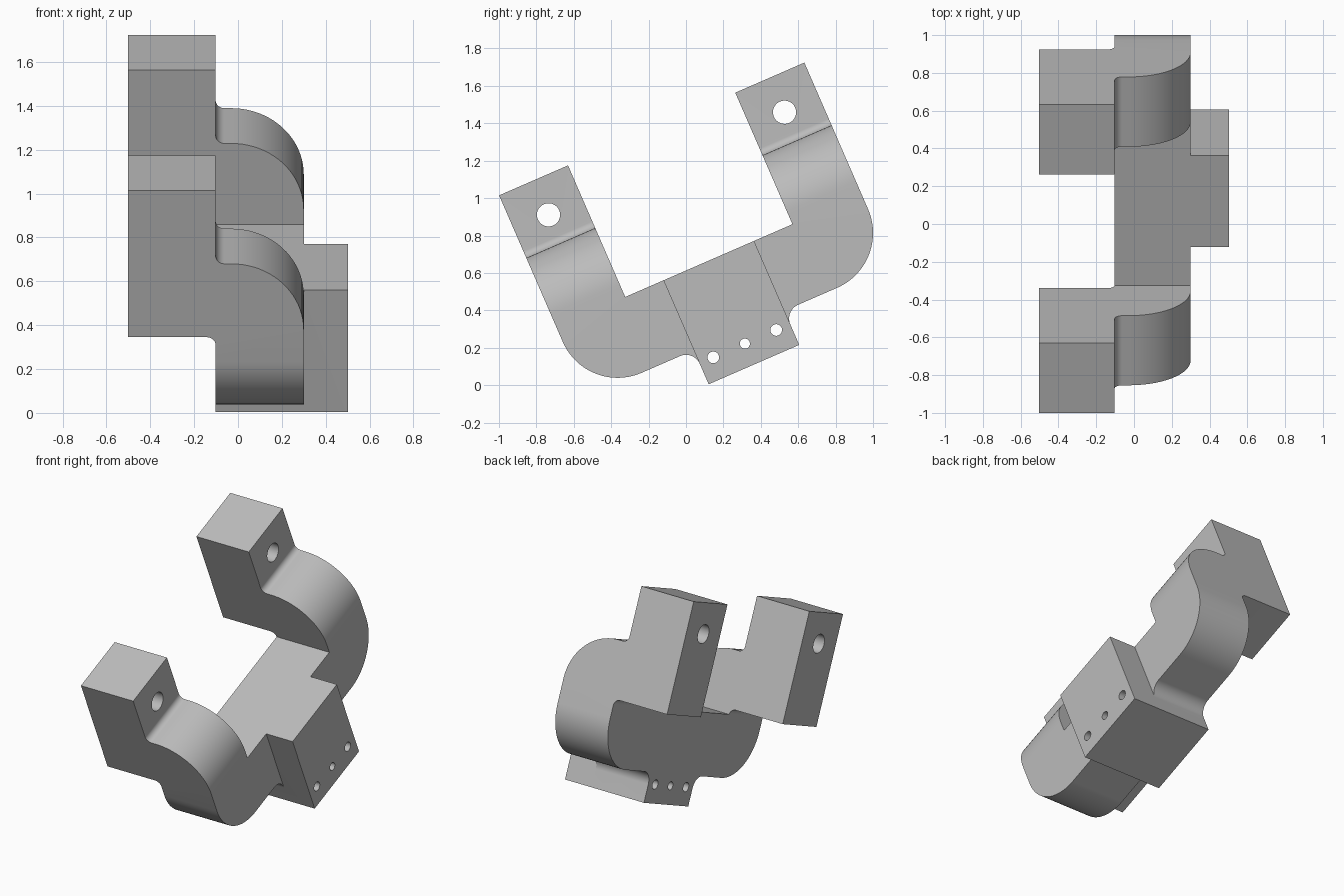
import bpy, bmesh, math
from mathutils import Vector, Matrix

if "Cube" in bpy.data.objects:
    bpy.data.objects.remove(bpy.data.objects["Cube"], do_unlink=True)

TILT = math.radians(23.5)
grey = bpy.data.materials.new("plain_grey")
grey.use_nodes = True
grey.diffuse_color = (0.5, 0.5, 0.5, 1)
grey.node_tree.nodes["Principled BSDF"].inputs["Base Color"].default_value = (0.5, 0.5, 0.5, 1)


def rounded(corners, steps=20):
    """Outline from (a, b, radius) corners, with rounded corners as arcs."""
    out = []
    for i, (a, b, r) in enumerate(corners):
        p = Vector((a, b))
        if not r:
            out.append(p)
            continue
        d0 = (Vector(corners[i - 1][:2]) - p).normalized()
        d1 = (Vector(corners[(i + 1) % len(corners)][:2]) - p).normalized()
        # every rounded corner is a right angle
        centre = p + (d0 + d1) * r
        for k in range(steps + 1):
            t = math.pi / 2 * k / steps
            out.append(centre - d1 * r * math.cos(t) - d0 * r * math.sin(t))
    return out


def prism(name, outline, place, depth):
    """Extrude an outline; place maps (a, b) to the starting 3D point."""
    bm = bmesh.new()
    face = bm.faces.new([bm.verts.new(place(p.x, p.y)) for p in outline])
    ext = bmesh.ops.extrude_face_region(bm, geom=[face], use_keep_orig=True)
    verts = [g for g in ext["geom"] if isinstance(g, bmesh.types.BMVert)]
    bmesh.ops.translate(bm, verts=verts, vec=depth)
    bmesh.ops.recalc_face_normals(bm, faces=bm.faces)
    mesh = bpy.data.meshes.new(name)
    bm.to_mesh(mesh)
    bm.free()
    mesh.materials.append(grey)
    obj = bpy.data.objects.new(name, mesh)
    bpy.context.collection.objects.link(obj)
    return obj


def combine(obj, tool, operation):
    mod = obj.modifiers.new(operation.lower(), "BOOLEAN")
    mod.operation, mod.object, mod.solver = operation, tool, "EXACT"
    bpy.context.view_layer.objects.active = obj
    bpy.ops.object.modifier_apply(modifier=mod.name)
    bpy.data.objects.remove(tool, do_unlink=True)


# U-shaped side outline with the foot below the base
F0, F1, BOTTOM, BASE, FLOOR, TOP = 0.113, 0.641, -0.044, 0.155, 0.562, 1.329
A0, A1, B0, B1 = -0.512, -0.11, 0.865, 1.268
side = rounded([
    (A0, TOP, 0), (A0, BASE, 0.32), (F0, BASE, 0.08), (F0, BOTTOM, 0),
    (F1, BOTTOM, 0), (F1, BASE, 0.08), (B1, BASE, 0.32), (B1, TOP, 0),
    (B0, TOP, 0), (B0, FLOOR, 0), (A1, FLOOR, 0), (A1, TOP, 0)])
bracket = prism("bracket", side, lambda a, b: (-0.7, a, b), (1.4, 0, 0))

# Stepped front outline with curved shoulder
WALL, RIGHT, LEFT = -0.102, 0.3, -0.502
front = rounded([
    (WALL, -0.2, 0), (RIGHT, -0.2, 0), (RIGHT, 0.964, 0.33), (WALL, 0.964, 0.04),
    (WALL, 1.5, 0), (LEFT, 1.5, 0), (LEFT, 0.599, 0), (WALL, 0.599, 0.04)])
step = prism("step_profile", front, lambda a, b: (a, -1, b), (0, 3, 0))
combine(bracket, step, "INTERSECT")

# Mounting block on the side
block = rounded([(F0, BOTTOM, 0), (F1, BOTTOM, 0), (F1, FLOOR, 0), (F0, FLOOR, 0)])
combine(bracket, prism("mounting_block", block, lambda a, b: (0.1, a, b), (0.402, 0, 0)), "UNION")

# Arm holes and foot holes
for u, v, r in [(-0.311, 1.128, 0.062), (1.065, 1.128, 0.062),
                (0.193, 0.078, 0.031), (0.377, 0.078, 0.027), (0.56, 0.078, 0.031)]:
    ring = [Vector((u + r * math.cos(k * math.tau / 40), v + r * math.sin(k * math.tau / 40)))
            for k in range(40)]
    combine(bracket, prism("drill", ring, lambda a, b: (-0.8, a, b), (1.6, 0, 0)), "DIFFERENCE")

# Tilt the whole bracket
bracket.data.transform(Matrix.Rotation(TILT, 4, "X"))
bpy.ops.object.select_all(action="DESELECT")
bracket.select_set(True)
bpy.context.view_layer.objects.active = bracket
bpy.ops.object.shade_smooth_by_angle(angle=math.radians(30))
